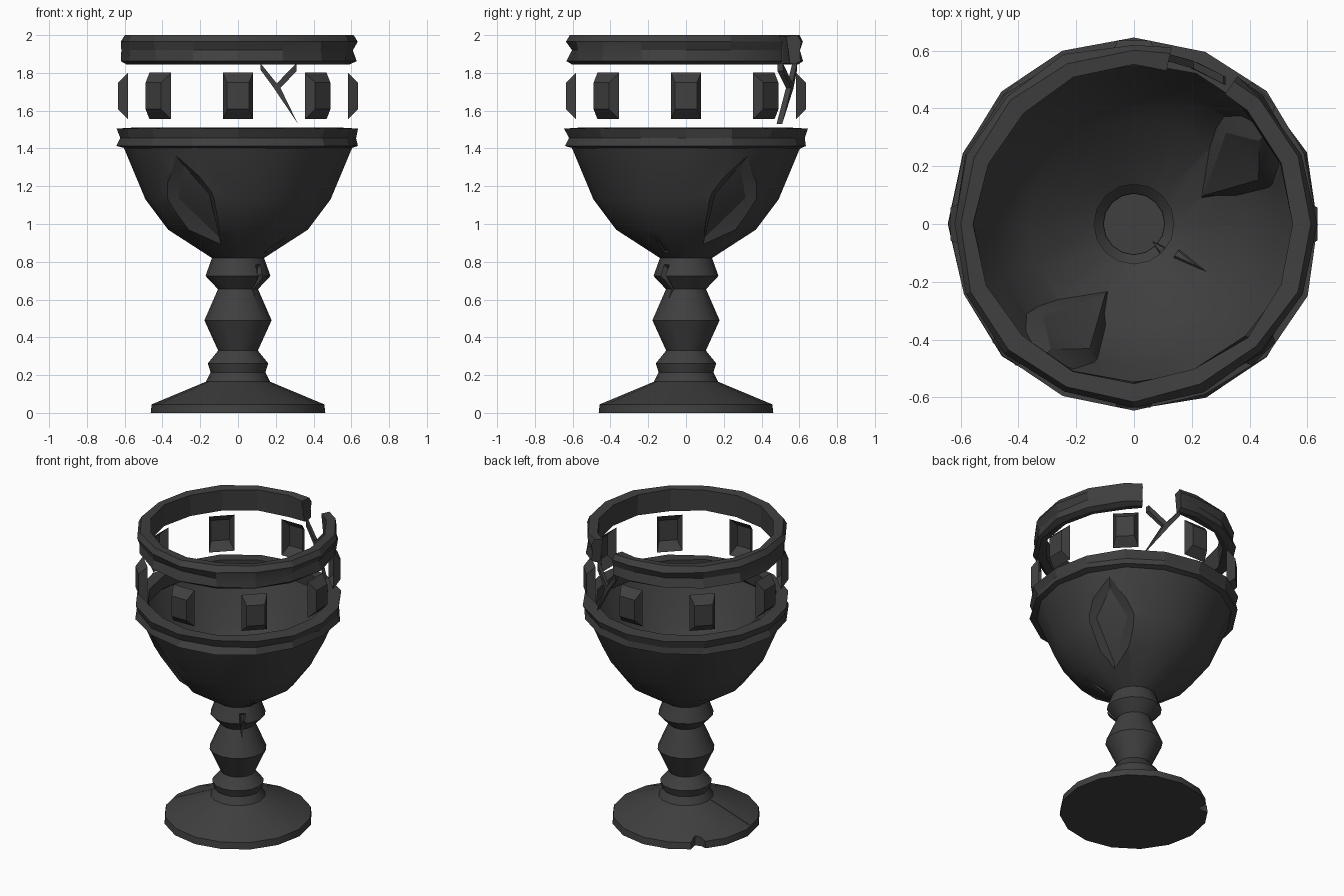
import bpy, bmesh, random
from math import radians, cos, sin
from mathutils import Vector

random.seed(4)
cube = bpy.data.objects.get("Cube")
if cube:
    bpy.data.objects.remove(cube, do_unlink=True)

iron = bpy.data.materials.new("dark iron")
iron.use_nodes = True
iron.diffuse_color = (0.05, 0.05, 0.05, 1)
iron.node_tree.nodes["Principled BSDF"].inputs["Base Color"].default_value = (0.05, 0.05, 0.05, 1)


def polar(angle, r, z):
    a = radians(angle)
    return Vector((r * cos(a), r * sin(a), z))


def finish(name, bm):
    bmesh.ops.recalc_face_normals(bm, faces=bm.faces)
    mesh = bpy.data.meshes.new(name)
    bm.to_mesh(mesh)
    bm.free()
    mesh.materials.append(iron)
    obj = bpy.data.objects.new(name, mesh)
    bpy.context.collection.objects.link(obj)
    return obj


def activate(obj):
    bpy.ops.object.select_all(action='DESELECT')
    obj.select_set(True)
    bpy.context.view_layer.objects.active = obj


def smooth(obj, angle=30):
    activate(obj)
    bpy.ops.object.shade_smooth_by_angle(angle=radians(angle))


def skin(bm, rows, wrap_rows, wrap_cols):
    """Join rows of vertices with quads."""
    n, m = len(rows), len(rows[0])
    for i in range(n if wrap_rows else n - 1):
        for j in range(m if wrap_cols else m - 1):
            a, b = rows[i], rows[(i + 1) % n]
            k = (j + 1) % m
            bm.faces.new((a[j], a[k], b[k], b[j]))


STEPS = [i * 22.5 for i in range(16)]

# Body silhouette: foot, stem and bowl as (radius, height)
PROFILE = [(.462, 0), (.457, .045), (.17, .165), (.145, .214), (.16, .262),
           (.105, .33), (.178, .49), (.106, .655), (.172, .725), (.138, .82),
           (.37, .97), (.49, 1.13), (.605, 1.405)]


def radius(z):
    for (r0, z0), (r1, z1) in zip(PROFILE, PROFILE[1:]):
        if z <= z1:
            return r0 + (r1 - r0) * (z - z0) / (z1 - z0)
    return PROFILE[-1][0]


bm = bmesh.new()
rows = [[bm.verts.new(polar(a, r, z)) for r, z in PROFILE] for a in STEPS]
skin(bm, rows, True, False)
bm.faces.new([row[0] for row in rows])
bm.faces.new([row[-1] for row in rows])
body = finish("goblet_body", bm)


def carve(outline, depth, shrink, lift=.06, grow=1.25):
    """Cut a bevelled hollow whose outline is (angle, height) on the body."""
    n = len(outline)
    ca = sum(p[0] for p in outline) / n
    cz = sum(p[1] for p in outline) / n
    bm = bmesh.new()
    loops = []
    for scale, off in ((grow, lift), (shrink, -depth)):
        ring = []
        for a, z in outline:
            z2 = cz + (z - cz) * scale
            ring.append(bm.verts.new(polar(ca + (a - ca) * scale, radius(z2) + off, z2)))
        loops.append(ring)
        mid = bm.verts.new(polar(ca, radius(cz) + off * 1.1, cz))
        for i in range(n):
            bm.faces.new((ring[i], ring[(i + 1) % n], mid))
    skin(bm, loops, False, True)
    cut(finish("cutter", bm))


def cut(tool):
    tool.hide_render = True
    activate(body)
    mod = body.modifiers.new("cut", 'BOOLEAN')
    mod.operation = 'DIFFERENCE'
    mod.solver = 'EXACT'
    mod.object = tool
    bpy.ops.object.modifier_apply(modifier=mod.name)
    bpy.data.objects.remove(tool, do_unlink=True)


# Two mirrored dents in the bowl
DENT = [(235, 1.385), (219, 1.14), (251, .84), (255, 1.17)]
carve(DENT, .045, .7)
carve([(270 - a, z) for a, z in DENT], .045, .7)

# Crack down the stem and a sliver running up into the bowl
carve([(306, .81), (326, .81), (320, .74), (326, .7), (315, .57), (309, .7)], .025, .5, .04, 1.2)
carve([(318, .84), (327, .95), (332, .84)], .02, .5, .03, 1.2)


def prism(points, z0, z1):
    """Upright cutter from (angle, radius) corners."""
    bm = bmesh.new()
    rows = [[bm.verts.new(polar(a, r, z)) for a, r in points] for z in (z0, z1)]
    skin(bm, rows, False, True)
    for row in rows:
        bm.faces.new(row)
    return finish("cutter", bm)


# Chipped edge of the foot
cut(prism([(126, .5), (133, .4), (138, .42), (143, .5)], -.1, .12))

# Scratch across the top of the foot
bm = bmesh.new()
ends = []
for r, w in ((.17, .004), (.44, .008)):
    top = radius(.045) if r > .4 else .17
    z = .165 - (r - .17) * .418
    c, side = polar(188, r, z), polar(278, w, 0)
    ends.append([bm.verts.new(c + side + Vector((0, 0, .02))),
                 bm.verts.new(c - side + Vector((0, 0, .02))),
                 bm.verts.new(c - Vector((0, 0, .015)))])
skin(bm, ends, False, True)
for e in ends:
    bm.faces.new(e)
cut(finish("cutter", bm))

# Open the mouth so the bowl and stem are a hollow shell
bm = bmesh.new()
bm.from_mesh(body.data)
lid = [f for f in bm.faces if all(v.co.z > 1.4 for v in f.verts)]
bmesh.ops.delete(bm, geom=lid, context='FACES')
bm.to_mesh(body.data)
bm.free()
smooth(body)


def band(name, section, angles, closed):
    """Hammered metal band with slightly uneven edges."""
    bm = bmesh.new()
    rows = []
    for a in angles:
        rows.append([bm.verts.new(polar(a, r + random.uniform(-.01, .008), z))
                     for r, z in section])
    skin(bm, rows, closed, True)
    if not closed:
        bm.faces.new(rows[0])
        bm.faces.new(rows[-1])
    smooth(finish(name, bm), 20)


band("lower_band", [(.6, 1.4), (.643, 1.413), (.628, 1.455), (.643, 1.505),
                    (.56, 1.51), (.57, 1.42)], STEPS, True)
band("upper_band", [(.597, 1.845), (.626, 1.862), (.612, 1.92), (.628, 1.965),
                    (.608, 2.0), (.55, 1.995), (.555, 1.85)],
     [78] + [90 + s for s in STEPS[:15]] + [415], False)

# Forked shard hanging below the break in the upper band
FORK = [(.12, 1.85), (.12, 1.815), (.19, 1.72), (.317, 1.53),
        (.225, 1.72), (.31, 1.81), (.31, 1.85), (.205, 1.745)]
bm = bmesh.new()
layers = []
for r in (.575, .6):
    layers.append([bm.verts.new((x, (r * r - x * x) ** .5, z)) for x, z in FORK])
for f in layers:
    bm.faces.new((f[0], f[1], f[2], f[7]))
    bm.faces.new((f[2], f[3], f[4], f[7]))
    bm.faces.new((f[4], f[5], f[6], f[7]))
skin(bm, layers, False, True)
finish("forked_shard", bm)

# Eight hollow bevelled studs around the open band
for i in range(8):
    a = i * 45
    out, side = polar(a, 1, 0), polar(a + 90, 1, 0)
    bm = bmesh.new()
    loops = []
    for r, w, h in ((.583, .08, .123), (.635, .057, .07)):
        loops.append([bm.verts.new(out * r + side * (w * sx) + Vector((0, 0, 1.678 + h * sz)))
                      for sx, sz in ((-1, -1), (1, -1), (1, 1), (-1, 1))])
    skin(bm, loops, False, True)
    bm.faces.new(loops[1])
    finish("stud_%d" % (i + 1), bm)
